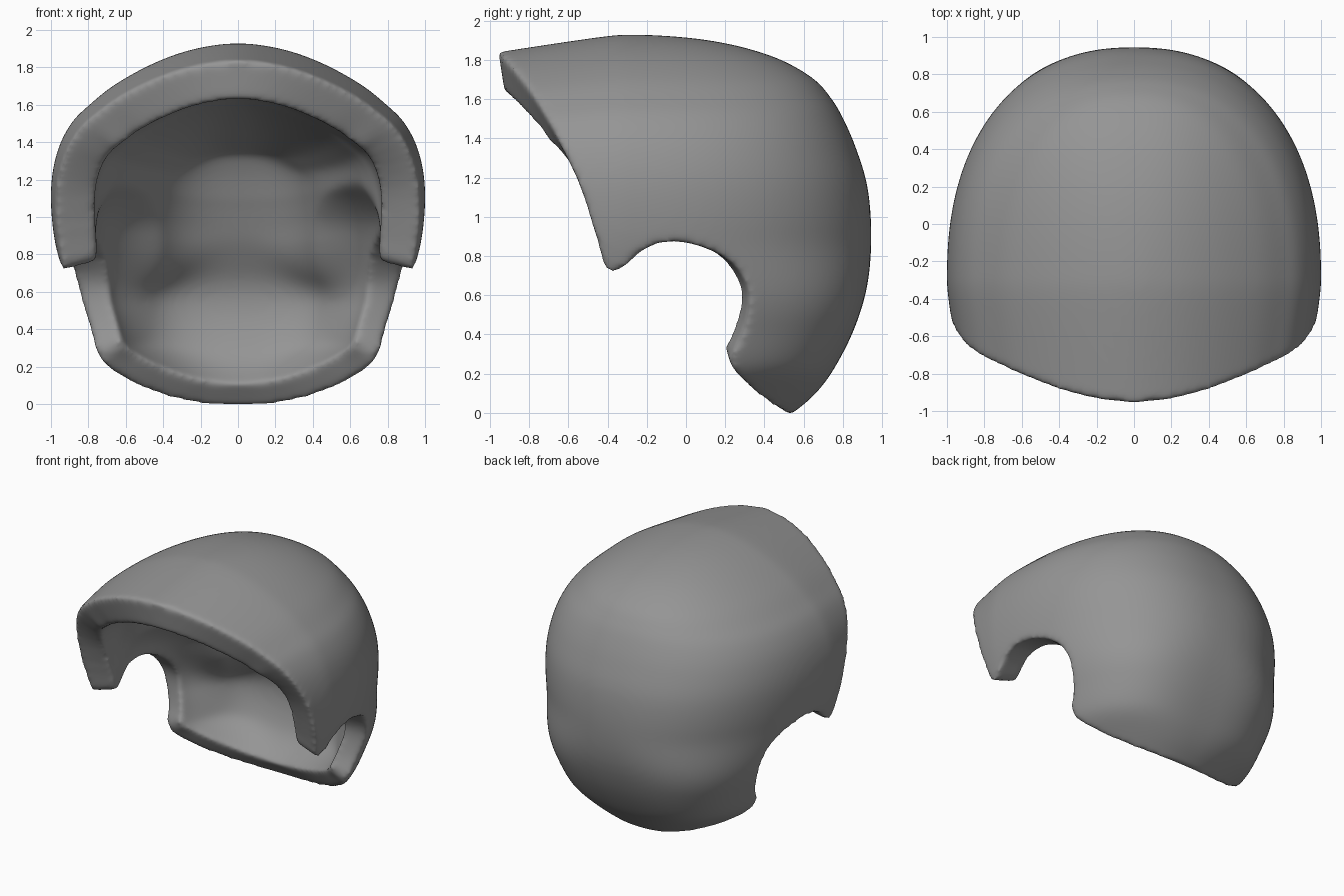
import bpy, bmesh, math
from mathutils import Vector

cube = bpy.data.objects.get("Cube")
if cube:
    bpy.data.objects.remove(cube, do_unlink=True)


def spline(points, steps, last=None):
    """Smooth curve through a few points of any dimension."""
    pts = [Vector(p) for p in points]
    pts = [pts[0]] + pts + [Vector(last) if last else pts[-1]]
    out = []
    for a, b, c, d in zip(pts, pts[1:], pts[2:], pts[3:]):
        for k in range(steps):
            t = k / steps
            out.append(0.5 * (2 * b + (c - a) * t + (2 * a - 5 * b + 4 * c - d) * t * t
                              + (3 * b - a - 3 * c + d) * t ** 3))
    return out + [pts[-2]]


def ramp(v, lo, hi):
    """Smooth step from 0 to 1."""
    t = max(0, min(1, (v - lo) / (hi - lo)))
    return t * t * (3 - 2 * t)


# Outer dome levels: height, half width, depth behind the widest line
LEVELS = [(-.1, .42, .7), (0, .55, .85), (.1, .66, .965), (.23, .775, 1.06),
          (.43, .85, 1.16), (.65, .925, 1.225), (.9, .985, 1.245), (1.15, 1, 1.225),
          (1.35, .965, 1.165), (1.5, .89, 1.1), (1.6, .79, 1.04), (1.7, .665, .95),
          (1.8, .49, .775), (1.87, .32, .55), (1.91, .16, .3), (1.925, 0, 0)]
WIDEST_Y, CROWN = -.3, 1.0

# Rim seen from the side (y, z): brow, cheek tab, ear arch, nape
RIM = [(-1.02, 1.92), (-.96, 1.84), (-.875, 1.74), (-.785, 1.62), (-.685, 1.45),
       (-.55, 1.17), (-.45, .85), (-.42, .74), (-.38, .71), (-.33, .725),
       (-.235, .81), (-.12, .865), (.05, .85), (.2, .785), (.29, .69), (.32, .57),
       (.29, .41), (.225, .27), (.25, .2), (.32, .125), (.43, .04), (.56, -.04)]
region = [Vector(p) for p in ((1.5, -.3), (1.5, 2.3), (-1.02, 2.3))] + spline(RIM, 4)


def inside_distance(y, z):
    """Signed distance to the kept side region, positive inside."""
    p, best, inside = Vector((y, z)), 9.0, False
    for a, b in zip(region, region[1:] + region[:1]):
        ab = b - a
        if ab.length_squared < 1e-12:
            continue
        t = max(0, min(1, (p - a).dot(ab) / ab.length_squared))
        best = min(best, (p - a - ab * t).length)
        if (a.y > z) != (b.y > z) and y < a.x + (z - a.y) / ab.y * ab.x:
            inside = not inside
    return best if inside else -best


def half_ring(z, a, b):
    """One side of a level, from the open front to the back centre."""
    power = 2.3 + .55 * ramp(z, 0, .25) * (1 - ramp(z, .45, .9))
    pts = []
    for k in range(24):
        d = .85 * (1 - k / 24)
        s = 1 - .17 * d * d / (d + .1)
        pts.append((a * s, WIDEST_Y - d, CROWN + (z - CROWN) * s))
    for k in range(33):
        t = math.pi / 2 * k / 32
        c = math.cos(t) if k < 32 else 0
        pts.append((a * c ** (2 / power), WIDEST_Y + b * math.sin(t) ** (2 / power), z))
    return pts


# Outer skin as a grid of levels
bm = bmesh.new()
rows = []
top = LEVELS[-2]
for z, a, b in spline(LEVELS, 5, last=(top[0], -top[1], -top[2])):
    half = half_ring(z, max(a, 0), max(b, 0))
    ring = half + [(-x, y, h) for x, y, h in reversed(half[:-1])]
    rows.append([bm.verts.new(p) for p in ring])
for low, high in zip(rows, rows[1:]):
    for j in range(len(low) - 1):
        bm.faces.new((low[j], low[j + 1], high[j + 1], high[j]))
bmesh.ops.remove_doubles(bm, verts=bm.verts[:], dist=1e-5)

# Trim the skin along the rim
dist = {v: inside_distance(v.co.y, v.co.z) for v in bm.verts}
cuts = []
for e in bm.edges[:]:
    v, w = e.verts
    if dist[v] * dist[w] < 0:
        cuts.append(bmesh.utils.edge_split(e, v, dist[v] / (dist[v] - dist[w]))[1])
bmesh.ops.connect_verts(bm, verts=cuts)
bmesh.ops.delete(bm, geom=[v for v, f in dist.items() if f < 0], context='VERTS')
bmesh.ops.remove_doubles(bm, verts=bm.verts[:], dist=.003)

mesh = bpy.data.meshes.new("shell")
bm.to_mesh(mesh)
bm.free()
shell = bpy.data.objects.new("shell", mesh)
bpy.context.collection.objects.link(shell)

# Wall thickness: thin at the nape, growing inward toward the upper back
MAX_WALL = .5
group = shell.vertex_groups.new(name="wall")
for v in mesh.vertices:
    x, y, z = v.co
    wall = .155 + .06 * ramp(z, .45, .9)
    wall += .26 * ramp(z, .1, 1.25) * ramp(y, -.85, .5) * ramp(inside_distance(y, z), 0, .4)
    group.add([v.index], wall / MAX_WALL, 'REPLACE')
solid = shell.modifiers.new("thickness", 'SOLIDIFY')
solid.thickness, solid.offset = MAX_WALL, -1
solid.vertex_group = group.name

# Soft rounded rim
remesh = shell.modifiers.new("even_surface", 'REMESH')
remesh.mode, remesh.voxel_size = 'VOXEL', .017
soft = shell.modifiers.new("soft_rim", 'SMOOTH')
soft.factor, soft.iterations = .5, 16

final = bpy.data.meshes.new_from_object(shell.evaluated_get(bpy.context.evaluated_depsgraph_get()))
shell.modifiers.clear()
shell.data = final
final.polygons.foreach_set("use_smooth", [True] * len(final.polygons))
shell.location.z = -min(v.co.z for v in final.vertices)

# Single grey colour
grey = bpy.data.materials.new("mid_grey")
grey.use_nodes = True
colour = (.3, .3, .3, 1)
grey.diffuse_color = colour
grey.node_tree.nodes["Principled BSDF"].inputs["Base Color"].default_value = colour
final.materials.clear()
final.materials.append(grey)
